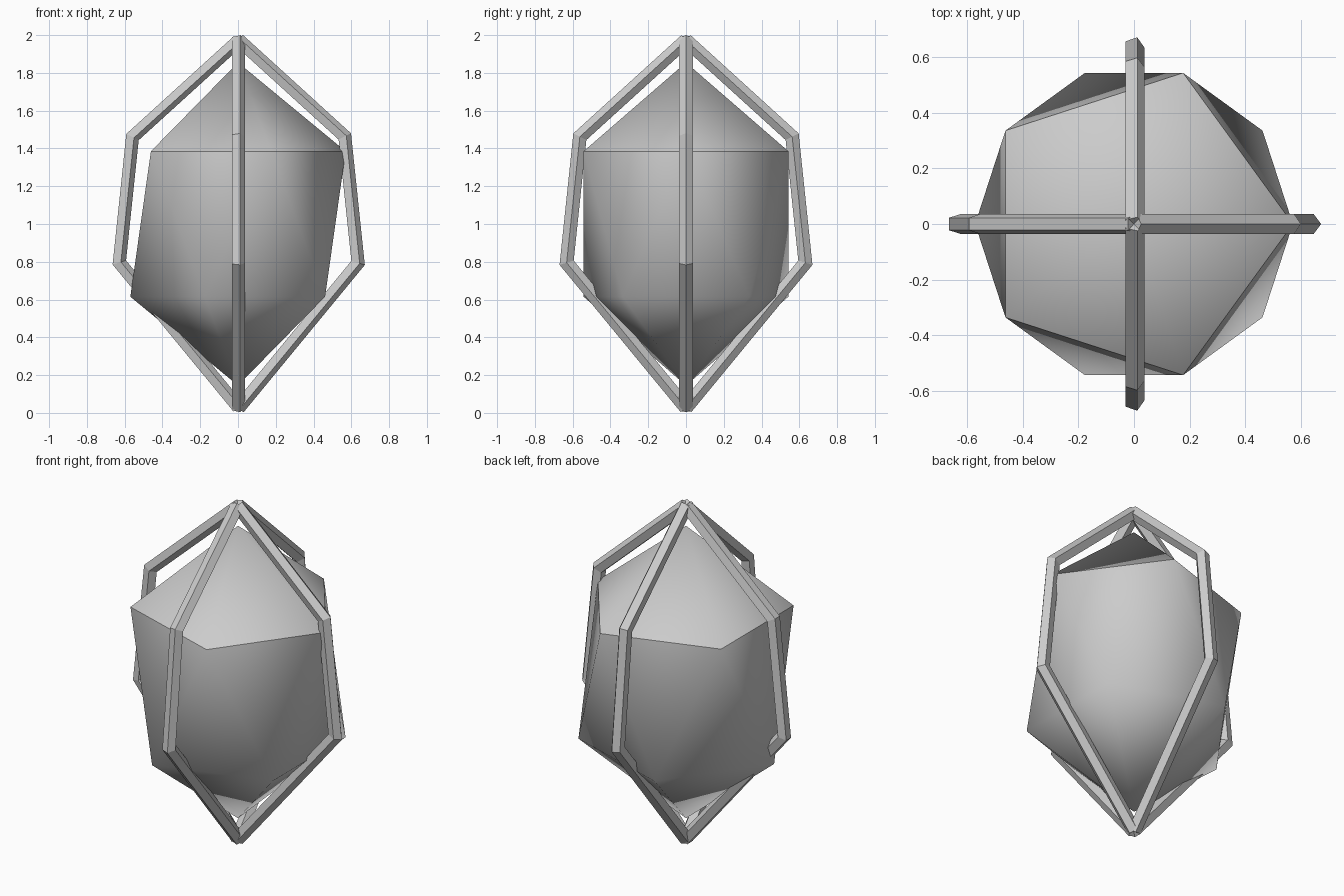
import bpy, bmesh, math
from mathutils import Vector

if "Cube" in bpy.data.objects:
    bpy.data.objects.remove(bpy.data.objects["Cube"])

grey = bpy.data.materials.new("stone_grey")
grey.diffuse_color = (0.6, 0.6, 0.6, 1)
grey.use_nodes = True
grey.node_tree.nodes["Principled BSDF"].inputs["Base Color"].default_value = grey.diffuse_color


def finish(name, bm):
    bmesh.ops.recalc_face_normals(bm, faces=bm.faces)
    mesh = bpy.data.meshes.new(name)
    bm.to_mesh(mesh)
    bm.free()
    mesh.materials.append(grey)
    obj = bpy.data.objects.new(name, mesh)
    bpy.context.collection.objects.link(obj)
    return obj


# Crystal core: a tall twenty-sided gem with a crisp crown edge
def make_core():
    radius, half_height, ring = 0.57, 0.855, 0.385
    bm = bmesh.new()

    def ring_verts(z, offset):
        return [bm.verts.new((radius * math.cos(math.radians(72 * i + offset)),
                              radius * math.sin(math.radians(72 * i + offset)), z))
                for i in range(5)]

    top = bm.verts.new((0, 0, 1 + half_height))
    bottom = bm.verts.new((0, 0, 1 - half_height))
    upper = ring_verts(1 + ring, 0)
    lower = ring_verts(1 - ring, 36)
    for i in range(5):
        j = (i + 1) % 5
        bm.faces.new((upper[i], upper[j], top))
        bm.faces.new((upper[j], upper[i], lower[i]))
        bm.faces.new((lower[i], lower[j], upper[j]))
        bm.faces.new((lower[j], lower[i], bottom))
    for f in bm.faces:
        f.smooth = True
    for i in range(5):
        bm.edges.get((upper[i], upper[(i + 1) % 5])).smooth = False
    finish("crystal_core", bm)


# Cage rib: a five-sided bar swept along a bent path, mitred at the bends
def make_rib(name, angle):
    out = Vector((round(math.cos(angle)), round(math.sin(angle)), 0))
    path = [out * r + Vector((0, 0, z)) for r, z in
            ((0, 1.973), (0.562, 1.462), (0.632, 0.795), (0, 0.027))]
    bar, sides = 0.038, 5
    bm = bmesh.new()
    rings = []
    for k, p in enumerate(path):
        before = (p - path[k - 1]).normalized() if k else None
        after = (path[k + 1] - p).normalized() if k < len(path) - 1 else None
        t = ((before or after) + (after or before)).normalized()
        mitre = 1 / t.dot(before or after)
        side = Vector((0, 0, 1)).cross(out)      # across the rib plane
        inplane = side.cross(t).normalized()     # within the rib plane
        points = []
        for i in range(sides):
            a = 2 * math.pi * i / sides
            c, s = bar * math.cos(a), bar * math.sin(a)
            # the bar's pointed edge always faces +x
            if abs(out.x) > 0.5:
                sign = 1 if inplane.x > 0 else -1
                off = inplane * (c * sign * mitre) + side * s
            else:
                off = Vector((1, 0, 0)) * c + inplane * (s * mitre)
            points.append(bm.verts.new(p + off))
        rings.append(points)
    for a, b in zip(rings, rings[1:]):
        for i in range(sides):
            j = (i + 1) % sides
            bm.faces.new((a[i], a[j], b[j], b[i]))
    bm.faces.new(rings[0])
    bm.faces.new(rings[-1])
    finish(name, bm)


make_core()
for n, label in enumerate(("right", "back", "left", "front")):
    make_rib("cage_rib_" + label, n * math.pi / 2)
